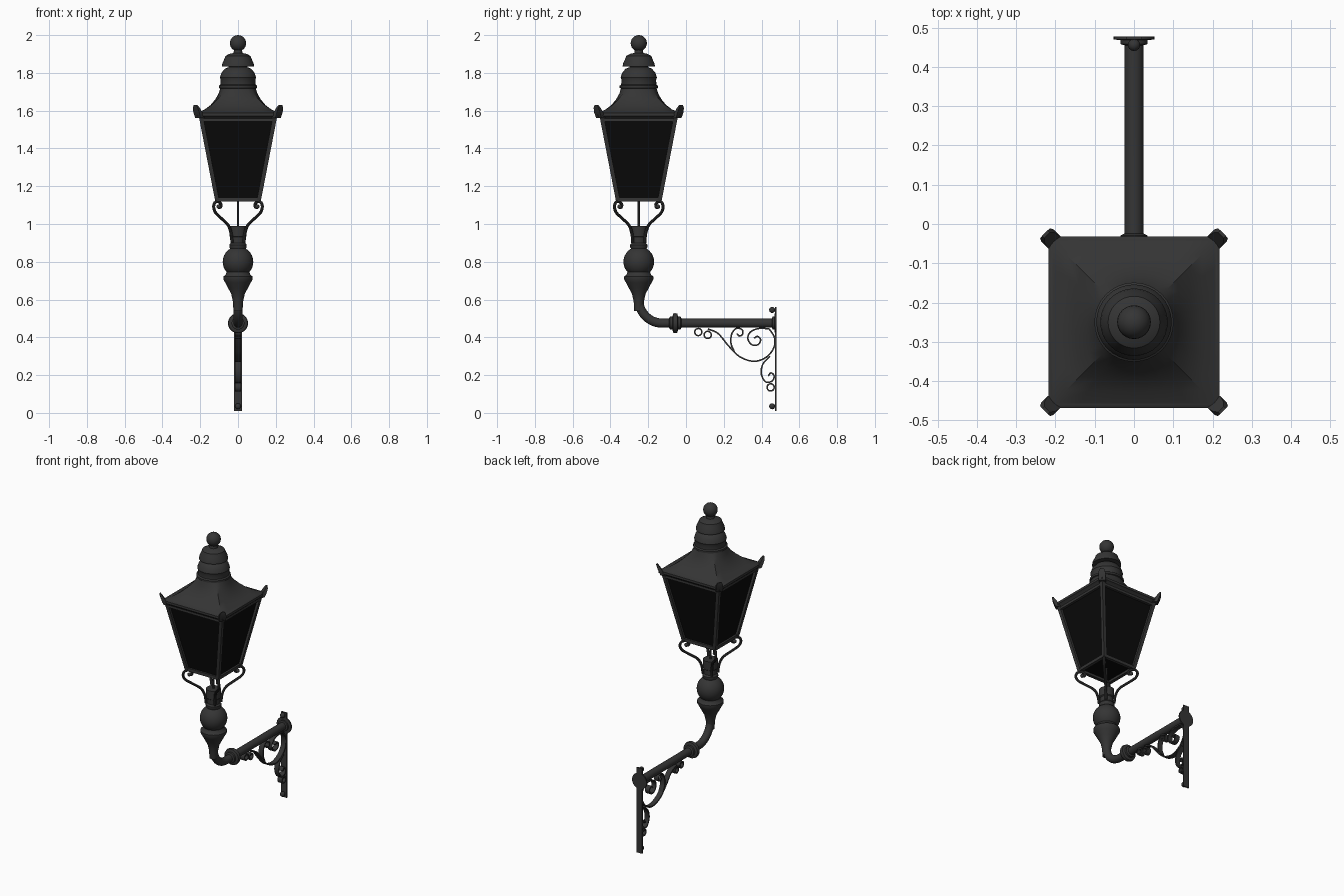
import bpy, bmesh
from math import pi, sin, cos, copysign
from mathutils import Vector, Matrix

cube = bpy.data.objects.get("Cube")
if cube:
    bpy.data.objects.remove(cube)


def material(name, value):
    m = bpy.data.materials.new(name)
    m.use_nodes = True
    m.diffuse_color = (value, value, value, 1)
    bsdf = m.node_tree.nodes["Principled BSDF"]
    bsdf.inputs["Base Color"].default_value = (value, value, value, 1)
    bsdf.inputs["Roughness"].default_value = 0.6
    return m


IRON = material("black_iron", 0.035)
GLASS = material("dark_glass", 0.003)
AXIS_Y = -0.25      # lantern axis
ARM_Z = 0.475       # height of the wall arm
LANTERN = Matrix.Translation((0, AXIS_Y, 0))
# local z pointing along world y, for parts threaded on the arm
ARM = Matrix.Translation((0, 0, ARM_Z)) @ Matrix.Rotation(-pi / 2, 4, 'X')
# sweep plane: local x -> world y, local y -> world x
SIDE = Matrix(((0, 1, 0, 0), (1, 0, 0, 0), (0, 0, 1, 0), (0, 0, 0, 1)))


def finish(name, bm, matrix=Matrix(), mat=IRON, angle=35):
    bmesh.ops.transform(bm, matrix=matrix, verts=bm.verts)
    bmesh.ops.recalc_face_normals(bm, faces=bm.faces)
    mesh = bpy.data.meshes.new(name)
    bm.to_mesh(mesh)
    bm.free()
    mesh.materials.append(mat)
    ob = bpy.data.objects.new(name, mesh)
    bpy.context.collection.objects.link(ob)
    bpy.ops.object.select_all(action='DESELECT')
    ob.select_set(True)
    bpy.context.view_layer.objects.active = ob
    bpy.ops.object.shade_smooth_by_angle(angle=angle * pi / 180)
    return ob


def skin(bm, rings):
    """Bridge equal closed rings of points and cap both ends."""
    loops = [[bm.verts.new(p) for p in ring] for ring in rings]
    n = len(loops[0])
    for a, b in zip(loops, loops[1:]):
        for i in range(n):
            j = (i + 1) % n
            bm.faces.new((a[i], a[j], b[j], b[i]))
    bm.faces.new(loops[0][::-1])
    bm.faces.new(loops[-1])


def circle(r, n):
    return [(r * cos(2 * pi * i / n), r * sin(2 * pi * i / n)) for i in range(n)]


def lathe(name, profile, matrix, n=32):
    bm = bmesh.new()
    skin(bm, [[(x, y, z) for x, y in circle(r, n)] for r, z in profile])
    return finish(name, bm, matrix)


def ball(name, r, centre, n=24):
    bm = bmesh.new()
    bmesh.ops.create_uvsphere(bm, u_segments=n, v_segments=n // 2, radius=r)
    return finish(name, bm, Matrix.Translation(centre))


def box(name, size, centre):
    bm = bmesh.new()
    bmesh.ops.create_cube(bm, size=1)
    return finish(name, bm, Matrix.Translation(centre) @ Matrix.Diagonal((*size, 1)))


def smooth_path(pts, steps=5):
    """Catmull-Rom curve through the points."""
    p = [Vector(q) for q in pts]
    p = [2 * p[0] - p[1]] + p + [2 * p[-1] - p[-2]]
    out = []
    for a, b, c, d in zip(p, p[1:], p[2:], p[3:]):
        for k in range(steps):
            t = k / steps
            out.append(b + (c - a) * t / 2 + (a - 2.5 * b + 2 * c - d / 2) * t * t
                       + (1.5 * b - a / 2 - 1.5 * c + d / 2) * t ** 3)
    return out + [p[-2]]


def sweep(name, path, section, matrix):
    """Sweep a section along a path lying in the local xz plane."""
    rings = []
    for i, p in enumerate(path):
        t = (path[min(i + 1, len(path) - 1)] - path[max(i - 1, 0)]).normalized()
        rings.append([(p.x - t.y * u, v, p.y + t.x * u) for u, v in section])
    bm = bmesh.new()
    skin(bm, rings)
    return finish(name, bm, matrix)


def square_rings(name, levels, matrix=LANTERN, mat=IRON):
    bm = bmesh.new()
    skin(bm, [[(h, h, z), (-h, h, z), (-h, -h, z), (h, -h, z)] for h, z in levels])
    return finish(name, bm, matrix, mat)


# Lantern body: glass, bottom rail and eave
square_rings("lantern_glass", [(0.108, 1.135), (0.192, 1.57)], mat=GLASS)
square_rings("eave", [(0.2, 1.555), (0.207, 1.565), (0.218, 1.572), (0.218, 1.587), (0.21, 1.592)])
for k in range(4):
    turn = LANTERN @ Matrix.Rotation(k * pi / 2, 4, 'Z')
    diagonal = turn @ Matrix.Rotation(pi / 4, 4, 'Z')
    # rails framing each pane
    for label, h, z, size in (("bottom_rail", 0.111, 1.13, 0.02), ("top_rail", 0.194, 1.55, 0.016)):
        bm = bmesh.new()
        bmesh.ops.create_cube(bm, size=1)
        finish(label, bm, turn @ Matrix.Translation((0, h, z)) @ Matrix.Diagonal((2 * h, size, size, 1)))
    # corner post
    root2 = 2 ** 0.5
    sweep("corner_post", [Vector((0.109 * root2, 1.12)), Vector((0.196 * root2, 1.57))],
          [(q.x, q.y) for q in (Matrix.Rotation(pi / 4, 2) @ Vector(c)
           for c in ((0.011, 0.011), (-0.011, 0.011), (-0.011, -0.011), (0.011, -0.011)))], diagonal)
    # upturned leaf at each roof corner
    bm = bmesh.new()
    skin(bm, [[(x - d, -w, z), (x + d, -w, z), (x + d, w, z), (x - d, w, z)]
              for x, z, w, d in ((0.285, 1.562, 0.02, 0.015), (0.3, 1.59, 0.022, 0.012),
                                 (0.312, 1.615, 0.018, 0.008), (0.317, 1.63, 0.01, 0.004))])
    finish("corner_leaf", bm, diagonal)
    # scrolled support bracket
    path = smooth_path([(0.045, 0.9), (0.052, 0.95), (0.075, 0.995), (0.125, 1.03), (0.168, 1.06),
                        (0.182, 1.09), (0.172, 1.114), (0.148, 1.118), (0.128, 1.105),
                        (0.132, 1.088), (0.147, 1.09)])
    sweep("support_bracket", path, circle(0.008, 8), diagonal)
    ball("bracket_curl", 0.012, diagonal @ Vector((0.144, 0, 1.092)), 12)

# Concave roof that runs from a square eave into a round collar
bm = bmesh.new()
rings = []
for half, z, roundness in ((0.212, 1.59, 0), (0.175, 1.607, 0.04), (0.145, 1.63, 0.15),
                           (0.12, 1.66, 0.35), (0.103, 1.69, 0.65), (0.092, 1.725, 1)):
    ring = []
    for x, y in circle(1, 32):
        m = max(abs(x), abs(y))
        s = half * (roundness + (1 - roundness) / m)
        ring.append((x * s, y * s, z))
    rings.append(ring)
skin(bm, rings)
finish("roof", bm, LANTERN)

# Vent stack and finial
lathe("lower_vent", [(0.09, 1.715), (0.101, 1.72), (0.101, 1.732), (0.093, 1.738), (0.092, 1.765),
                     (0.096, 1.775), (0.088, 1.8), (0.07, 1.822), (0.045, 1.832)], LANTERN)
lathe("upper_vent", [(0.05, 1.82), (0.05, 1.835), (0.086, 1.833), (0.083, 1.85), (0.073, 1.872),
                     (0.066, 1.89), (0.045, 1.901), (0.024, 1.905), (0.02, 1.93)], LANTERN)
ball("finial", 0.043, (0, AXIS_Y, 1.957))

# Stem below the lantern
lathe("gas_rod", [(0.006, 0.97), (0.006, 1.14)], LANTERN, 10)
lathe("stem_socket", [(0.036, 0.86), (0.046, 0.878), (0.046, 0.89), (0.038, 0.9), (0.038, 0.93),
                      (0.044, 0.935), (0.044, 0.99)], LANTERN)
ball("stem_ball", 0.081, (0, AXIS_Y, 0.8), 32)
lathe("stem_flare", [(0.024, 0.54), (0.027, 0.59), (0.036, 0.63), (0.052, 0.66), (0.068, 0.69),
                     (0.078, 0.708), (0.078, 0.722), (0.066, 0.73), (0.06, 0.745)], LANTERN)

# Bent arm, collar and wall flange
bend = [Vector((AXIS_Y + 0.125 * (1 - cos(a)), 0.6 - 0.125 * sin(a)))
        for a in (i * pi / 24 for i in range(13))]
sweep("arm", bend + [Vector((0.47, ARM_Z))], circle(0.024, 20), SIDE)
lathe("arm_collar", [(0.024, -0.09), (0.034, -0.085), (0.034, -0.072), (0.05, -0.068), (0.053, -0.058),
                     (0.05, -0.046), (0.034, -0.042), (0.034, -0.029), (0.024, -0.024)], ARM)
lathe("wall_flange", [(0.024, 0.455), (0.034, 0.458), (0.034, 0.468), (0.052, 0.47), (0.052, 0.478)], ARM)

# Wall plate with bolts
box("wall_plate", (0.04, 0.008, 0.55), (0, 0.474, 0.285))
for z in (0.035, 0.545):
    ball("wall_bolt", 0.016, (0, 0.456, z), 14)
    lathe("bolt_shank", [(0.008, 0.45), (0.008, 0.475)],
          Matrix.Translation((0, 0, z - ARM_Z)) @ ARM, 10)

# Flat iron scrollwork under the arm
strap = [(0.004, 0.016), (-0.004, 0.016), (-0.004, -0.016), (0.004, -0.016)]
scrolls = {
    "main_scroll": [(0.115, 0.445), (0.17, 0.42), (0.225, 0.355), (0.285, 0.297), (0.36, 0.273),
                    (0.425, 0.295), (0.465, 0.345), (0.468, 0.4), (0.44, 0.445)],
    "arm_scroll": [(0.255, 0.325), (0.238, 0.37), (0.243, 0.42), (0.268, 0.448), (0.297, 0.44),
                   (0.3, 0.417), (0.282, 0.407), (0.27, 0.42)],
    "inner_scroll": [(0.44, 0.446), (0.38, 0.446), (0.338, 0.425), (0.328, 0.39), (0.35, 0.36),
                     (0.382, 0.362), (0.395, 0.388), (0.378, 0.405), (0.36, 0.395)],
    "wall_scroll": [(0.445, 0.3), (0.408, 0.26), (0.398, 0.21), (0.42, 0.165), (0.455, 0.168),
                    (0.467, 0.195), (0.45, 0.212), (0.435, 0.195)],
}
for name, pts in scrolls.items():
    sweep(name, smooth_path(pts), strap, SIDE)
for y, z in ((0.065, 0.428), (0.115, 0.413), (0.448, 0.135)):
    ring = [Vector((y + 0.019 * cos(a), z + 0.019 * sin(a))) for a in (i * pi / 10 for i in range(21))]
    sweep("scroll_ring", ring, strap, SIDE)
